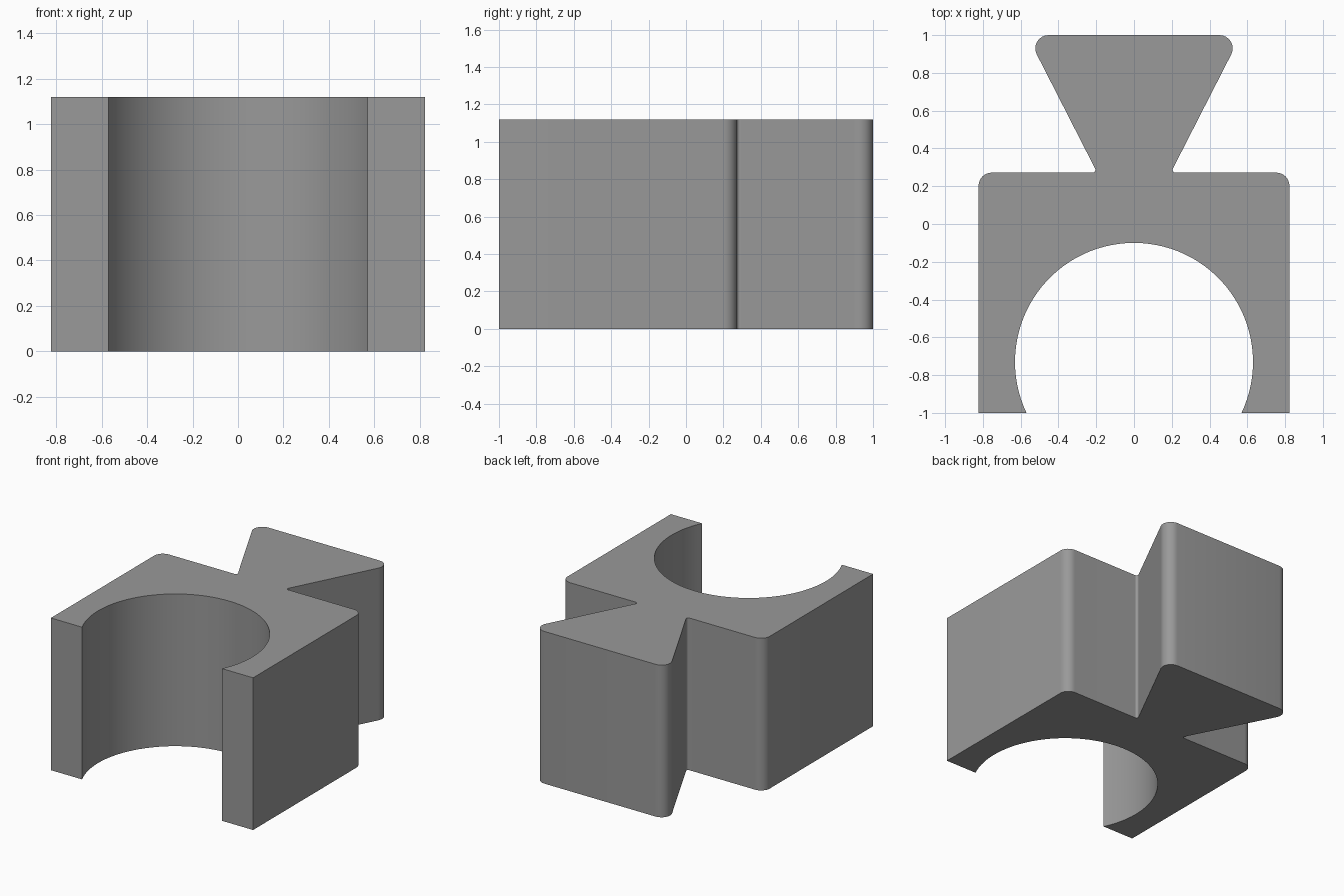
import bpy, bmesh, math
from mathutils import Vector

if "Cube" in bpy.data.objects:
    bpy.data.objects.remove(bpy.data.objects["Cube"])

HEIGHT = 1.12


def fillet(prev, corner, nxt, r, steps=8):
    """Points of an arc of radius r rounding the corner."""
    p, c, n = Vector(prev), Vector(corner), Vector(nxt)
    a, b = (p - c).normalized(), (n - c).normalized()
    half = a.angle(b) / 2
    centre = c + (a + b).normalized() * (r / math.sin(half))
    start = c + a * (r / math.tan(half)) - centre
    end = c + b * (r / math.tan(half)) - centre
    sweep = start.angle_signed(end)  # clockwise positive
    pts = []
    for i in range(steps + 1):
        t = -sweep * i / steps
        pts.append((centre.x + start.x * math.cos(t) - start.y * math.sin(t),
                    centre.y + start.x * math.sin(t) + start.y * math.cos(t)))
    return pts


# Right half of the outline: foot, shoulder, neck, dovetail
foot, shoulder, neck, tail, top = (0.823, -1), (0.823, 0.272), (0.195, 0.272), (0.567, 1), (0, 1)
right = [foot]
right += fillet(foot, shoulder, neck, 0.07)
right += fillet(shoulder, neck, tail, 0.015)
right += fillet(neck, tail, top, 0.07)
outline = right + [(-x, y) for x, y in reversed(right)]

# Open round seat, from the left foot over to the right foot
R, CY = 0.63, -0.73
dip = math.asin((-1 - CY) / R)
STEPS = 64
for i in range(STEPS + 1):
    a = (math.pi - dip) + (2 * dip - math.pi) * i / STEPS
    outline.append((R * math.cos(a), CY + R * math.sin(a)))

# Extrude the outline into the block
bm = bmesh.new()
base = bm.faces.new([bm.verts.new((x, y, 0)) for x, y in outline])
ext = bmesh.ops.extrude_face_region(bm, geom=[base], use_keep_orig=True)
verts = [v for v in ext["geom"] if isinstance(v, bmesh.types.BMVert)]
bmesh.ops.translate(bm, verts=verts, vec=(0, 0, HEIGHT))
bmesh.ops.recalc_face_normals(bm, faces=bm.faces)
mesh = bpy.data.meshes.new("dovetail_clip")
bm.to_mesh(mesh)
bm.free()

clip = bpy.data.objects.new("dovetail_clip", mesh)
bpy.context.collection.objects.link(clip)

grey = bpy.data.materials.new("plain grey")
grey.diffuse_color = (0.32, 0.32, 0.32, 1)
grey.use_nodes = True
grey.node_tree.nodes["Principled BSDF"].inputs["Base Color"].default_value = grey.diffuse_color
mesh.materials.append(grey)

bpy.context.view_layer.objects.active = clip
clip.select_set(True)
bpy.ops.object.shade_smooth_by_angle(angle=math.radians(30))
